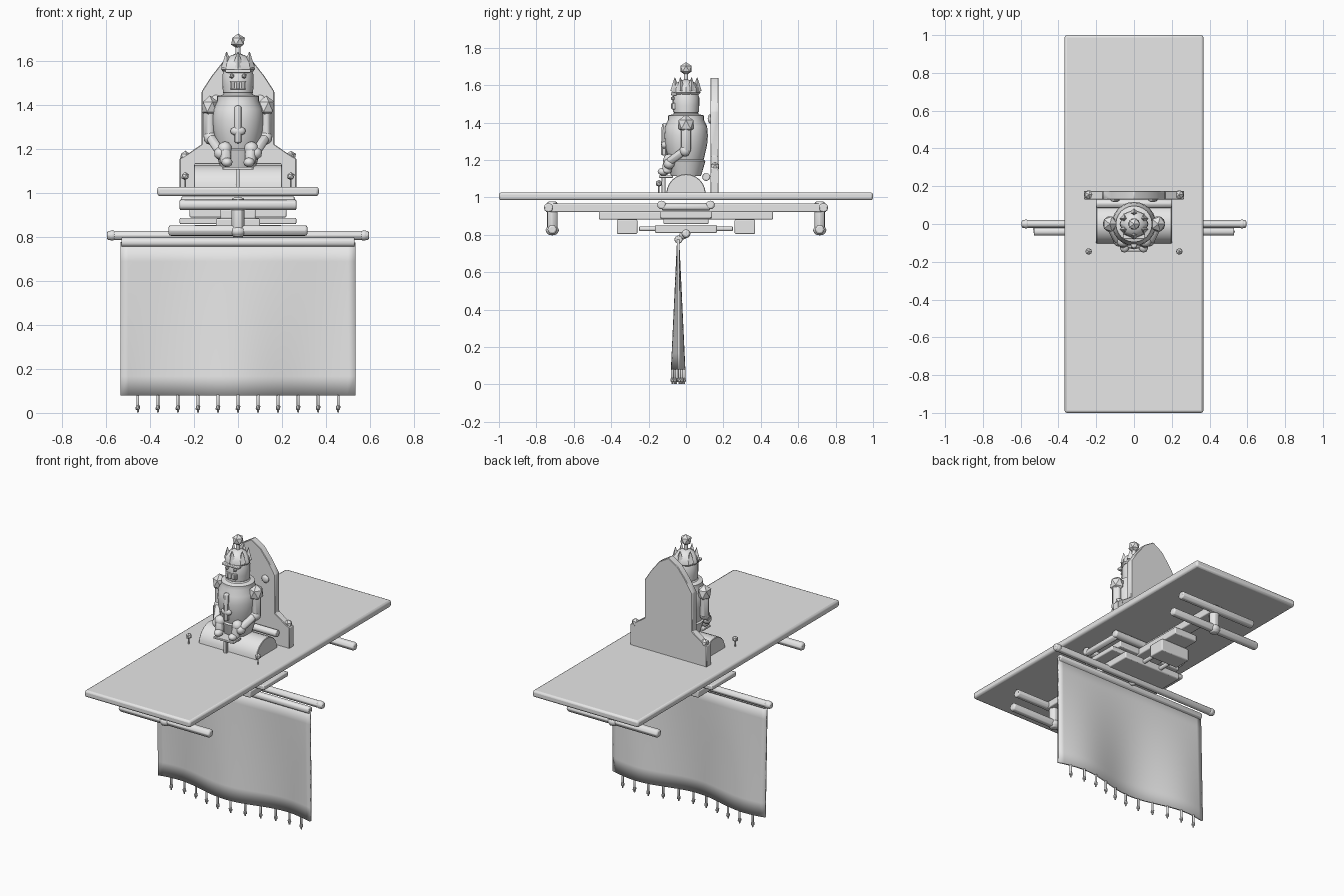
import bpy, bmesh, math
from mathutils import Vector

if "Cube" in bpy.data.objects:
    bpy.data.objects.remove(bpy.data.objects["Cube"])

grey = bpy.data.materials.new("plain_grey")
grey.diffuse_color = (0.8, 0.8, 0.8, 1)
grey.use_nodes = True
grey.node_tree.nodes["Principled BSDF"].inputs["Base Color"].default_value = grey.diffuse_color


def finish(name, bm, smooth=True, bevel=0.0, segs=2):
    bmesh.ops.recalc_face_normals(bm, faces=bm.faces)
    me = bpy.data.meshes.new(name)
    bm.to_mesh(me)
    bm.free()
    ob = bpy.data.objects.new(name, me)
    bpy.context.collection.objects.link(ob)
    me.materials.append(grey)
    if bevel:
        m = ob.modifiers.new("round", 'BEVEL')
        m.width, m.segments, m.limit_method = bevel, segs, 'ANGLE'
    if smooth:
        bpy.ops.object.select_all(action='DESELECT')
        bpy.context.view_layer.objects.active = ob
        ob.select_set(True)
        bpy.ops.object.shade_smooth_by_angle(angle=math.radians(35))
    return ob


def box(name, lo, hi, bevel=0.006):
    bm = bmesh.new()
    bmesh.ops.create_cube(bm, size=1)
    for v in bm.verts:
        v.co = Vector([(lo[i] + hi[i]) / 2 + v.co[i] * (hi[i] - lo[i]) for i in range(3)])
    return finish(name, bm, bevel=bevel)


def rod(name, a, b, r, r2=None, sides=12, round_end=0.4):
    a, b = Vector(a), Vector(b)
    bm = bmesh.new()
    bmesh.ops.create_cone(bm, cap_ends=True, segments=sides, radius1=r,
                          radius2=r if r2 is None else r2, depth=(b - a).length)
    q = Vector((0, 0, 1)).rotation_difference(b - a)
    for v in bm.verts:
        v.co = q @ v.co + (a + b) / 2
    return finish(name, bm, bevel=r * round_end)


def ball(name, c, r, level=2, smooth=True):
    r = (r, r, r) if isinstance(r, float) else r
    bm = bmesh.new()
    bmesh.ops.create_icosphere(bm, subdivisions=level, radius=1)
    for v in bm.verts:
        v.co = Vector([c[i] + v.co[i] * r[i] for i in range(3)])
    return finish(name, bm, smooth)


def lathe(name, profile, sides=24):
    bm = bmesh.new()
    rings = [[bm.verts.new((r * math.cos(2 * math.pi * k / sides),
                            r * math.sin(2 * math.pi * k / sides), z))
              for k in range(sides)] for r, z in profile]
    for p, q in zip(rings, rings[1:]):
        for k in range(sides):
            j = (k + 1) % sides
            bm.faces.new((p[k], p[j], q[j], q[k]))
    bm.faces.new(rings[0][::-1])
    bm.faces.new(rings[-1])
    return finish(name, bm)


def extrude(name, pts, d):
    bm = bmesh.new()
    f = bm.faces.new([bm.verts.new(p) for p in pts])
    new = bmesh.ops.extrude_face_region(bm, geom=[f])["geom"]
    bmesh.ops.translate(bm, vec=d, verts=[g for g in new if isinstance(g, bmesh.types.BMVert)])
    return finish(name, bm, bevel=0.003, segs=1)


# Long deck with rounded corners
box("deck", (-.367, -1, .985), (.367, 1, 1.027), 0.012)

# Carrying frame under the deck
box("long_beam", (-.04, -.75, .922), (.04, .75, .968))
box("middle_beam", (-.08, -.465, .882), (.08, .465, .925))
for s in (-1, 1):
    y = s * .715
    rod("end_post", (0, y, .80), (0, y, .978), .029)
    ball("post_head", (0, y, .945), (.041, .036, .033))
    ball("post_foot", (0, y, .825), (.038, .036, .028))
    rod("upper_handle", (-.265, s * .735, .945), (.265, s * .735, .945), .025)
    rod("lower_handle", (-.315, y, .828), (.315, y, .828), .025)
    box("hanging_block", (-.1, s * .315 - .055, .805), (.1, s * .315 + .055, .882))
    rod("frame_cross_bar", (-.26, s * .13, .96), (.26, s * .13, .96), .024)
    rod("frame_side_bar", (s * .24, -.13, .95), (s * .24, .13, .95), .02)
    rod("lower_side_rod", (s * .06, -.25, .832), (s * .06, .25, .832), .013)
box("upper_plate", (-.22, -.14, .888), (.22, .14, .927))
box("middle_plate", (-.265, -.12, .857), (.265, .12, .886))
box("bottom_plate", (-.2, -.165, .81), (.2, .165, .853))
ball("bottom_knob", (0, -.015, .797), .022)

# Banner poles
rod("banner_pole", (-.595, 0, .806), (.595, 0, .806), .021)
for s in (-1, 1):
    ball("pole_end", (s * .572, 0, .806), .024)
rod("banner_rail", (-.53, -.04, .775), (.53, -.04, .775), .022)


def wave(x, z):
    return -.042 - .033 * math.cos(2 * math.pi * (x + .03) / .75) * (.775 - z) / .7


# Waving banner cloth
bm = bmesh.new()
bmesh.ops.create_grid(bm, x_segments=32, y_segments=8, size=1)
for v in bm.verts:
    x, z = v.co.x * .533, .4275 + v.co.y * .3475
    v.co = (x, wave(x, z), z)
cloth = finish("banner_cloth", bm)
m = cloth.modifiers.new("thickness", 'SOLIDIFY')
m.thickness, m.offset = .012, 0

# Tassels along the lower hem
for i in range(11):
    x = -.455 + i * .091
    y = wave(x, .08)
    rod("tassel_cord", (x, y, .025), (x, y, .085), .007, sides=8)
    ball("tassel_tip", (x, y, .024), (.012, .012, .016), 1)
    rod("tassel_end", (x, y, .002), (x, y, .02), .005, sides=6)

# Seat back
half = [(.265, 1.02), (.265, 1.155), (.235, 1.172), (.165, 1.22), (.165, 1.46),
        (.12, 1.53), (.065, 1.60), (0, 1.64)]
outline = half + [(-x, z) for x, z in half[-2::-1]]
extrude("seat_back", [(x, .13, z) for x, z in outline], (0, .045, 0))

# Rounded seat mound
arc = [(.105 * math.cos(math.pi * k / 12), 1.02 + .105 * math.sin(math.pi * k / 12))
       for k in range(13)]
extrude("seat_mound", [(-.2, y, z) for y, z in arc], (.4, 0, 0))
rod("seat_roll", (-.2, .108, 1.11), (.2, .108, 1.11), .022)
box("foot_board", (-.07, -.145, 1.105), (.07, -.07, 1.118), .003)
box("foot_board_post", (-.01, -.13, 1.02), (.01, -.11, 1.108), .003)

# Seated figure
lathe("skirt", [(.08, 1.115), (.085, 1.13), (.104, 1.195), (.09, 1.205)])
lathe("barrel_body", [(.082, 1.17), (.092, 1.19), (.113, 1.28), (.117, 1.33), (.113, 1.38),
                      (.096, 1.415), (.096, 1.438), (.07, 1.445), (.055, 1.465)])
lathe("head", [(.05, 1.44), (.068, 1.455), (.071, 1.49), (.071, 1.535), (.062, 1.56)], 16)
lathe("crown_band", [(.068, 1.55), (.077, 1.56), (.074, 1.585), (.055, 1.61),
                     (.03, 1.625), (.01, 1.63)], 8)
for k in range(6):
    a = math.pi * (k / 3 + 1 / 6)
    c, s = math.cos(a), math.sin(a)
    rod("crown_point", (c * .057, s * .057, 1.57), (c * .06, s * .06, 1.64), .027, .002, 4, 0)
rod("crown_stem", (0, 0, 1.61), (0, 0, 1.67), .012, sides=8)
ball("crown_ball", (0, 0, 1.688), .035, 1, False)

# Face
box("brow", (-.058, -.079, 1.545), (.058, -.05, 1.56), .004)
box("mouth_plate", (-.037, -.075, 1.47), (.037, -.05, 1.505), .003)
for i in (-1, 0, 1):
    box("mouth_bar", (i * .023 - .006, -.079, 1.473), (i * .023 + .006, -.07, 1.503), .002)

# Staff resting on the belly
rod("belly_staff", (0, -.118, 1.225), (0, -.112, 1.395), .017, round_end=.8)
ball("belly_staff_guard", (0, -.115, 1.28), (.036, .018, .022))

for s in (-1, 1):
    # Arms and legs
    ball("eye", (s * .028, -.07, 1.53), .012, 1)
    ball("shoulder", (s * .128, 0, 1.39), (.042, .047, .052), 1, False)
    rod("upper_arm", (s * .13, 0, 1.24), (s * .13, 0, 1.38), .027, round_end=.7)
    ball("elbow", (s * .127, -.005, 1.25), (.03, .03, .032))
    rod("forearm", (s * .125, -.01, 1.25), (s * .085, -.09, 1.19), .022)
    ball("hand", (s * .08, -.09, 1.18), .03)
    rod("shin", (s * .06, -.095, 1.20), (s * .055, -.105, 1.13), .026)
    ball("knee", (s * .06, -.09, 1.2), .033)
    ball("foot", (s * .05, -.12, 1.138), (.026, .032, .022))
    # Seat ornaments
    ball("seat_corner_knob", (s * .24, .155, 1.165), .026, 1, False)
    ball("front_bead", (s * .24, -.145, 1.075), .019, 1, False)
    rod("front_bead_pin", (s * .24, -.145, 1.02), (s * .24, -.145, 1.065), .004, sides=6)
    ball("seat_back_stud", (s * .1, .128, 1.42), (.025, .012, .025))
